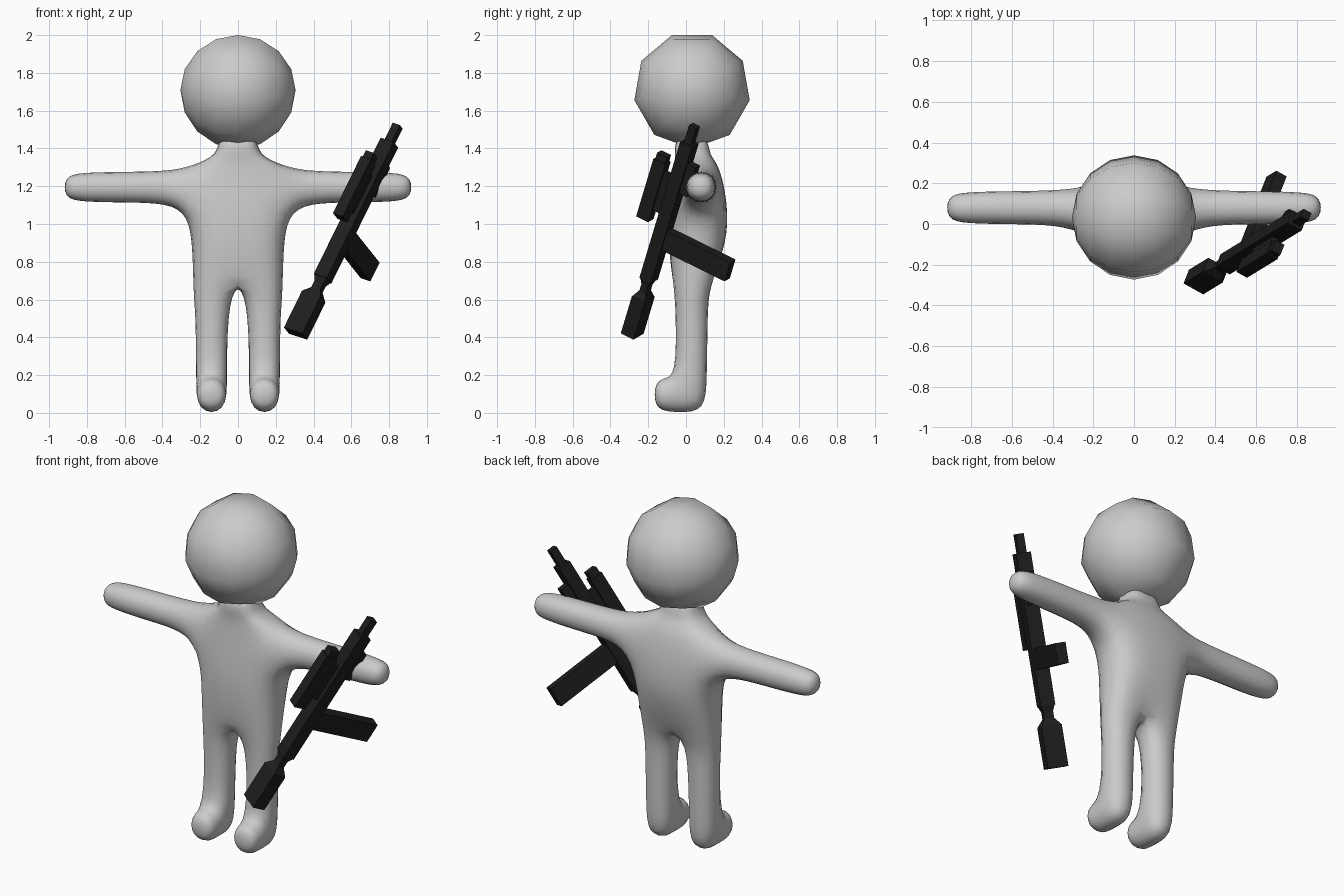
import bpy, bmesh, math
from mathutils import Vector, Matrix

if "Cube" in bpy.data.objects:
    bpy.data.objects.remove(bpy.data.objects["Cube"])


def material(name, value):
    m = bpy.data.materials.new(name)
    m.diffuse_color = (value, value, value, 1)
    m.use_nodes = True
    m.node_tree.nodes["Principled BSDF"].inputs["Base Color"].default_value = m.diffuse_color
    return m


GREY = material("light_grey", 0.6)
BLACK = material("gun_black", 0.013)


def finish(bm, name, mat, smooth):
    bmesh.ops.recalc_face_normals(bm, faces=bm.faces[:])
    me = bpy.data.meshes.new(name)
    bm.to_mesh(me)
    bm.free()
    me.materials.append(mat)
    for p in me.polygons:
        p.use_smooth = smooth
    ob = bpy.data.objects.new(name, me)
    bpy.context.collection.objects.link(ob)
    return ob


# ---- Body: half cage of four-point rings, mirrored and subdivided ----
bm = bmesh.new()


def ring(points):
    return [bm.verts.new(p) for p in points]


def bridge(r0, r1, sides=(0, 1, 2, 3)):
    for i in sides:
        j = (i + 1) % 4
        bm.faces.new((r0[i], r0[j], r1[j], r1[i]))


def torso_ring(half, front, back, z, z_mid=None, k=1.0):
    mid = z if z_mid is None else z_mid
    c = (front + back) / 2
    f, b = c + (front - c) * k, c + (back - c) * k
    return ring([(0, front, mid), (half, f, z), (half, b, z), (0, back, mid)])


def leg_ring(z, h):
    return ring([(0.14 - h, 0.03 - h, z), (0.14 + h, 0.03 - h, z),
                 (0.14 + h, 0.03 + h, z), (0.14 - h, 0.03 + h, z)])


def arm_ring(x, h):
    return ring([(x, 0.08 - h, 1.195 - h), (x, 0.08 - h, 1.195 + h),
                 (x, 0.08 + h, 1.195 + h), (x, 0.08 + h, 1.195 - h)])


def toe_ring(y, h, z0, z1):
    return ring([(0.14 - h, y, z1), (0.14 + h, y, z1),
                 (0.14 + h, y, z0), (0.14 - h, y, z0)])


# Torso and neck, open on the mirror plane
torso = [torso_ring(0.245, -0.07, 0.13, 0.60, 0.71),
         torso_ring(0.25, -0.09, 0.20, 0.86),
         torso_ring(0.27, -0.10, 0.24, 1.04, k=0.85),
         torso_ring(0.25, -0.06, 0.19, 1.315, k=0.8),
         torso_ring(0.11, -0.06, 0.12, 1.36),
         torso_ring(0.105, -0.06, 0.12, 1.48)]
for i in range(5):
    bridge(torso[i], torso[i + 1], (0, 2) if i == 2 else (0, 1, 2))
bm.faces.new(torso[-1])

# Arm grows out of the open shoulder side
lo, hi = torso[2], torso[3]
arm = [[lo[1], hi[1], hi[2], lo[2]],
       arm_ring(0.37, 0.092), arm_ring(0.60, 0.088),
       arm_ring(0.83, 0.085), arm_ring(0.925, 0.062)]
for a, b in zip(arm, arm[1:]):
    bridge(a, b)
bm.faces.new(arm[-1])

# Leg, with the lowest front side left open for the foot
leg = [torso[0], leg_ring(0.53, 0.092), leg_ring(0.20, 0.088), leg_ring(-0.004, 0.08)]
for i in range(3):
    bridge(leg[i], leg[i + 1], (1, 2, 3) if i == 2 else (0, 1, 2, 3))
bm.faces.new(leg[-1])

# Foot
up, dn = leg[2], leg[3]
foot = [[up[0], up[1], dn[1], dn[0]],
        toe_ring(-0.115, 0.085, 0.0, 0.195), toe_ring(-0.17, 0.065, 0.035, 0.16)]
for a, b in zip(foot, foot[1:]):
    bridge(a, b)
bm.faces.new(foot[-1])

body = finish(bm, "body", GREY, True)
mirror = body.modifiers.new("Mirror", "MIRROR")
mirror.use_clip = True
sub = body.modifiers.new("Subdivision", "SUBSURF")
sub.levels = sub.render_levels = 2

# ---- Head: nine-sided ball with its poles at the sides ----
bm = bmesh.new()
R, N, M = 0.31, 9, 8
rings = []
for i in range(1, M):
    t = math.pi * i / M
    rings.append([bm.verts.new((-0.305 * math.cos(t),
                                0.032 + R * math.sin(t) * math.cos(a),
                                1.709 + R * math.sin(t) * math.sin(a)))
                  for a in (math.radians(-90 + 40 * j) for j in range(N))])
left = bm.verts.new((-0.305, 0.032, 1.709))
right = bm.verts.new((0.305, 0.032, 1.709))
for j in range(N):
    k = (j + 1) % N
    for a, b in zip(rings, rings[1:]):
        bm.faces.new((a[j], a[k], b[k], b[j]))
    bm.faces.new((left, rings[0][k], rings[0][j]))
    bm.faces.new((right, rings[-1][j], rings[-1][k]))
finish(bm, "head", GREY, True)

# ---- Rifle: boxes in a tilted frame (side, up, along the barrel) ----
butt = Vector((0.305, -0.285, 0.42))
along = Vector((0.54, 0.33, 1.10)).normalized()
up = Vector((-0.332, -0.845, 0.416))
up = (up - along * up.dot(along)).normalized()
side = along.cross(up)
frame = Matrix.Translation(butt) @ Matrix((side, up, along)).transposed().to_4x4()


def gun_box(name, width, u0, u1, s0, s1, taper=1.0):
    b = bmesh.new()
    bmesh.ops.create_cube(b, size=1)
    for v in b.verts:
        k = taper if v.co.z > 0 else 1.0
        v.co = Vector((v.co.x * width * k,
                       (u0 + u1) / 2 + v.co.y * (u1 - u0) * k,
                       s0 if v.co.z < 0 else s1))
    b.transform(frame)
    finish(b, name, BLACK, False)


gun_box("rifle_stock", 0.115, -0.04, 0.04, 0.0, 0.225)
gun_box("rifle_stock_taper", 0.115, -0.04, 0.04, 0.225, 0.265, 0.5)
gun_box("rifle_stock_neck", 0.055, -0.02, 0.02, 0.26, 0.31)
gun_box("rifle_rear_taper", 0.05, -0.02, 0.02, 0.30, 0.34, 1.6)
gun_box("rifle_body", 0.082, -0.036, 0.036, 0.335, 1.166)
gun_box("rifle_barrel", 0.045, -0.022, 0.022, 1.16, 1.27)
gun_box("rifle_scope", 0.062, 0.083, 0.158, 0.65, 1.0)
gun_box("rifle_scope_tip", 0.05, 0.09, 0.15, 1.0, 1.04)
gun_box("rifle_scope_mount", 0.035, 0.03, 0.09, 0.72, 0.95)
gun_box("rifle_magazine", 0.06, -0.43, -0.02, 0.535, 0.65)
gun_box("rifle_foregrip", 0.05, -0.085, -0.02, 0.88, 1.06)
